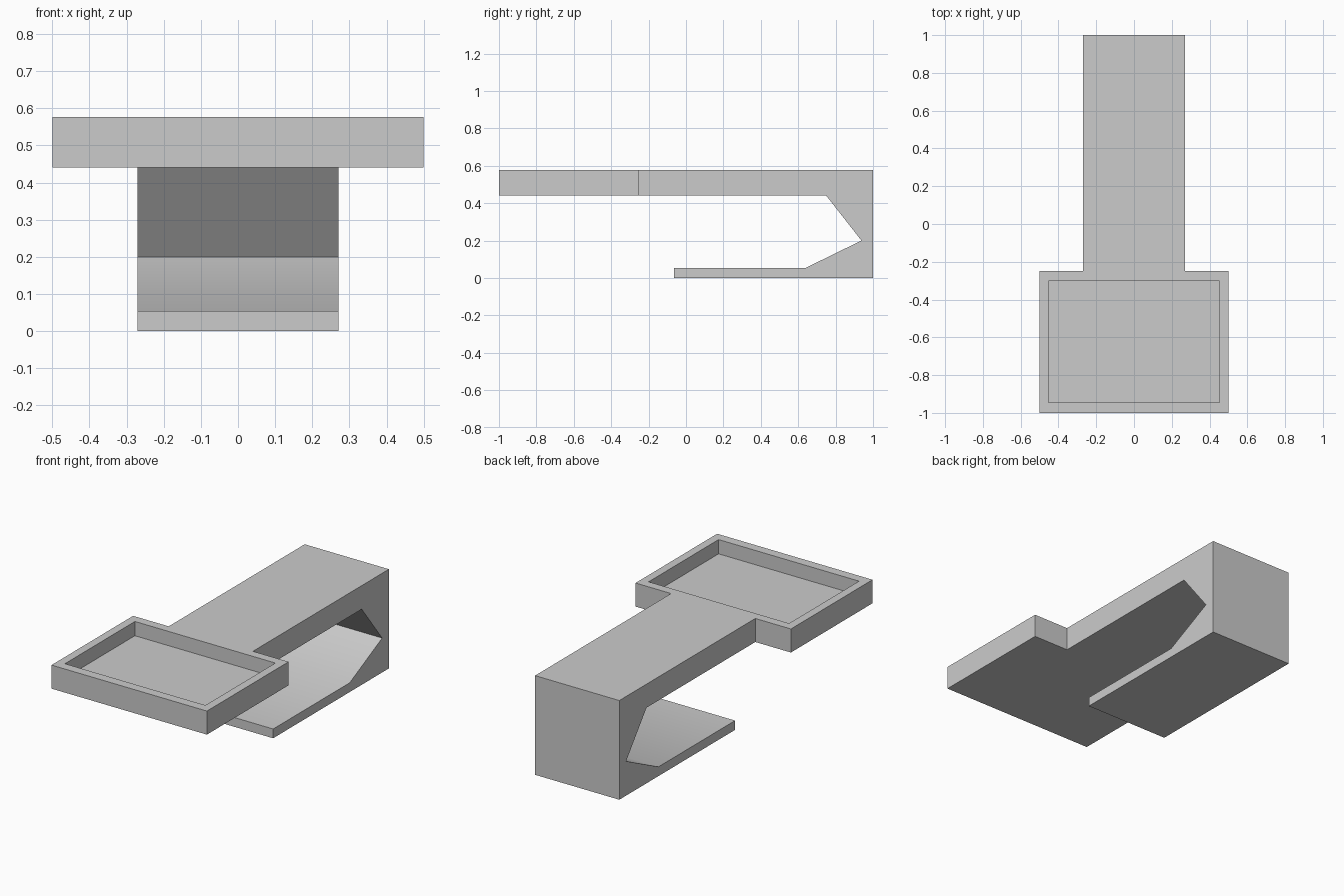
import bpy, bmesh, math
from mathutils import Vector

cube = bpy.data.objects.get("Cube")
if cube:
    bpy.data.objects.remove(cube, do_unlink=True)

# Single grey material
grey = bpy.data.materials.new("plain grey")
grey.use_nodes = True
colour = (0.6, 0.6, 0.6, 1)
grey.diffuse_color = colour
grey.node_tree.nodes["Principled BSDF"].inputs["Base Color"].default_value = colour


def prism(name, outline, depth):
    """Extrude a closed outline of 3D points along a vector."""
    bm = bmesh.new()
    face = bm.faces.new([bm.verts.new(p) for p in outline])
    result = bmesh.ops.extrude_face_region(bm, geom=[face])
    moved = [v for v in result["geom"] if isinstance(v, bmesh.types.BMVert)]
    bmesh.ops.translate(bm, verts=moved, vec=Vector(depth))
    bmesh.ops.recalc_face_normals(bm, faces=bm.faces)
    mesh = bpy.data.meshes.new(name)
    bm.to_mesh(mesh)
    bm.free()
    mesh.materials.append(grey)
    obj = bpy.data.objects.new(name, mesh)
    bpy.context.collection.objects.link(obj)
    return obj


def slab(name, half_x, y0, y1, z0, z1):
    outline = [(-half_x, y0, z0), (half_x, y0, z0), (half_x, y1, z0), (-half_x, y1, z0)]
    return prism(name, outline, (0, 0, z1 - z0))


TOP, UNDER, HALF = 0.577, 0.44, 0.271

# Hooked arm: side profile swept across the width
profile = [(-0.27, TOP), (1, TOP), (1, 0), (-0.064, 0), (-0.064, 0.054),
           (0.64, 0.054), (0.938, 0.2), (0.75, UNDER), (-0.27, UNDER)]
bracket = prism("clamp_bracket", [(-HALF, y, z) for y, z in profile], (2 * HALF, 0, 0))

# Wide tray joined to the arm, with a shallow recess cut in its top
tray = slab("tray_block", 0.5, -1, -0.25, UNDER, TOP)
recess = slab("tray_recess_cutter", 0.452, -0.945, -0.302, 0.494, 0.7)
for helper, operation in ((tray, 'UNION'), (recess, 'DIFFERENCE')):
    mod = bracket.modifiers.new(helper.name, 'BOOLEAN')
    mod.object = helper
    mod.operation = operation
    mod.solver = 'EXACT'

# Bake the joined shape and remove the helpers
graph = bpy.context.evaluated_depsgraph_get()
joined = bpy.data.meshes.new_from_object(bracket.evaluated_get(graph))
bracket.modifiers.clear()
bracket.data = joined
for helper in (tray, recess):
    bpy.data.objects.remove(helper, do_unlink=True)

# Merge coplanar faces, then smooth only the gentle bend of the lower jaw
bm = bmesh.new()
bm.from_mesh(joined)
bmesh.ops.remove_doubles(bm, verts=bm.verts, dist=0.0001)
bmesh.ops.dissolve_limit(bm, angle_limit=math.radians(1), verts=bm.verts, edges=bm.edges)
bm.to_mesh(joined)
bm.free()
joined.shade_smooth()
joined.set_sharp_from_angle(angle=math.radians(30))
